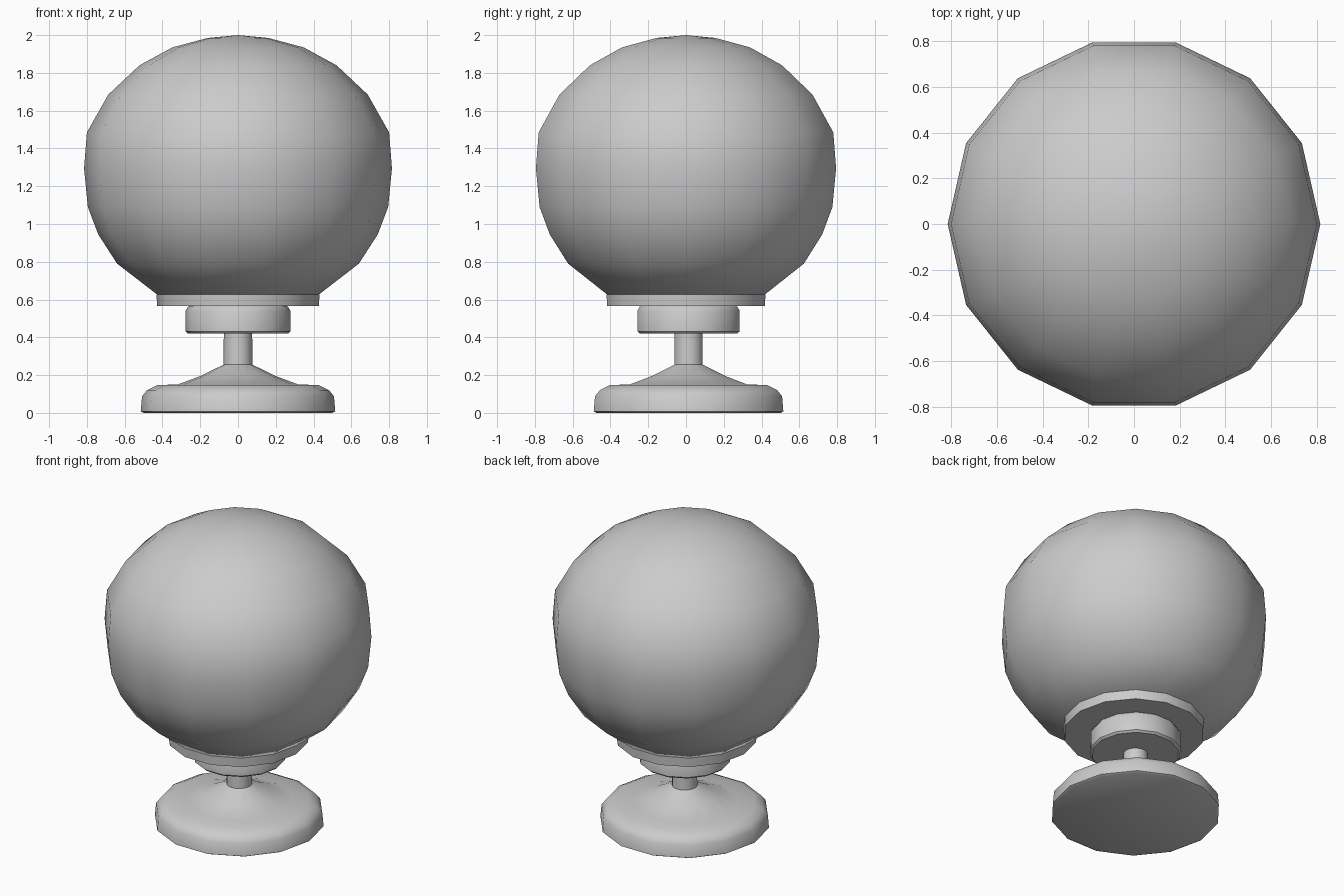
import bpy, bmesh, math

if "Cube" in bpy.data.objects:
    bpy.data.objects.remove(bpy.data.objects["Cube"])

SIDES = 14


def lathe(name, profile, y=0.0, angle=40):
    """Revolve (radius, z) points around a vertical axis; radius 0 makes a pole."""
    bm = bmesh.new()
    rings = []
    for r, z in profile:
        if r == 0:
            rings.append([bm.verts.new((0, y, z))] * SIDES)
        else:
            rings.append([bm.verts.new((r * math.cos(math.tau * i / SIDES),
                                        y + r * math.sin(math.tau * i / SIDES), z))
                          for i in range(SIDES)])
    for a, b in zip(rings, rings[1:]):
        for i in range(SIDES):
            j = (i + 1) % SIDES
            corners = list(dict.fromkeys((a[i], a[j], b[j], b[i])))
            bm.faces.new(corners)
    # Flat caps on open ends
    for ring in (rings[0], rings[-1]):
        if len(set(ring)) > 1:
            bm.faces.new(ring)
    bmesh.ops.recalc_face_normals(bm, faces=bm.faces[:])
    mesh = bpy.data.meshes.new(name)
    bm.to_mesh(mesh)
    bm.free()
    obj = bpy.data.objects.new(name, mesh)
    bpy.context.collection.objects.link(obj)
    bpy.ops.object.select_all(action='DESELECT')
    obj.select_set(True)
    bpy.context.view_layer.objects.active = obj
    bpy.ops.object.shade_smooth_by_angle(angle=math.radians(angle))
    return obj


STAND_Y = 0.0135  # the stand sits slightly behind the globe's axis

# Foot with rounded rim, flared cone and slim stem
lathe("foot_and_stem", [
    (0.50, 0.0), (0.515, 0.008), (0.508, 0.088), (0.482, 0.12), (0.425, 0.148),
    (0.32, 0.150), (0.20, 0.195), (0.077, 0.255), (0.075, 0.43)], STAND_Y)

# Disc below the globe
lathe("holder_disc", [
    (0.265, 0.42), (0.278, 0.432), (0.278, 0.54), (0.265, 0.562), (0.25, 0.57)], STAND_Y)

# Collar that carries the globe
lathe("globe_collar", [(0.428, 0.567), (0.432, 0.628)])

# Round globe
lathe("globe", [
    (0.43, 0.628), (0.64, 0.79), (0.74, 0.945), (0.795, 1.09), (0.815, 1.295),
    (0.80, 1.485), (0.687, 1.685), (0.522, 1.84), (0.348, 1.935), (0.16, 1.985),
    (0, 2.0)])
